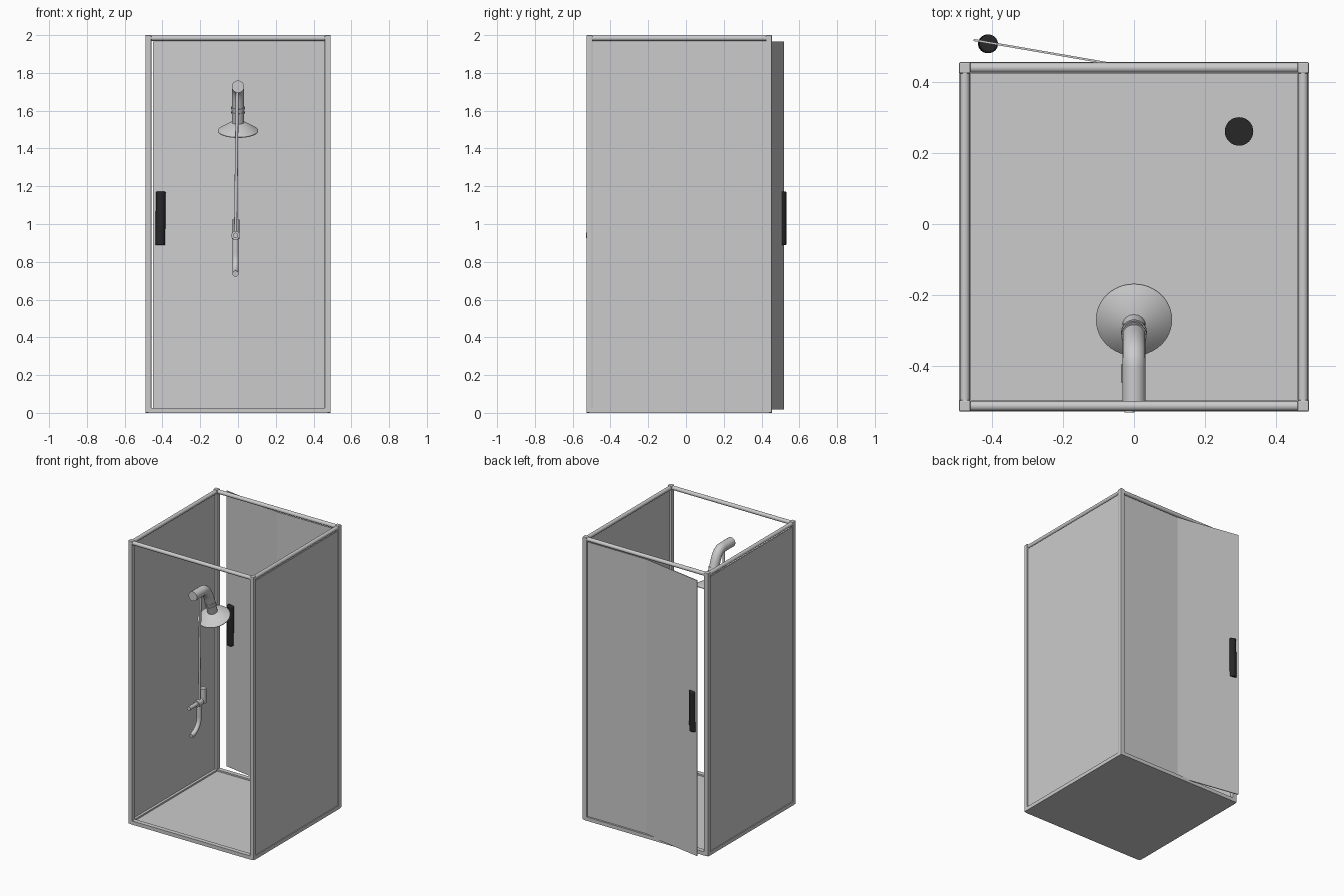
import bpy, bmesh, math
from mathutils import Vector

if "Cube" in bpy.data.objects:
    bpy.data.objects.remove(bpy.data.objects["Cube"])

X, YF, YB, R = 0.475, -0.511, 0.439, 0.016   # post positions, frame half-width

black = bpy.data.materials.new("black")
black.diffuse_color = (0.02, 0.02, 0.02, 1)
black.use_nodes = True
black.node_tree.nodes["Principled BSDF"].inputs["Base Color"].default_value = black.diffuse_color


def finish(name, bm, smooth=False):
    bmesh.ops.recalc_face_normals(bm, faces=bm.faces)
    me = bpy.data.meshes.new(name)
    bm.to_mesh(me)
    bm.free()
    ob = bpy.data.objects.new(name, me)
    bpy.context.collection.objects.link(ob)
    if smooth:
        bpy.ops.object.select_all(action='DESELECT')
        ob.select_set(True)
        bpy.context.view_layer.objects.active = ob
        bpy.ops.object.shade_smooth_by_angle(angle=math.radians(40))
    return ob


def bevel(ob, width, segments):
    m = ob.modifiers.new("bevel", 'BEVEL')
    m.width, m.segments = width, segments
    m.limit_method = 'ANGLE'
    return ob


def box(name, lo, hi, bev=0):
    lo, hi = Vector(lo), Vector(hi)
    bm = bmesh.new()
    bmesh.ops.create_cube(bm, size=1)
    for v in bm.verts:
        v.co = (lo + hi) / 2 + v.co * (hi - lo)
    ob = finish(name, bm)
    return bevel(ob, bev, 2) if bev else ob


def rod(name, a, b, r1, r2=None, sides=32):
    a, b = Vector(a), Vector(b)
    bm = bmesh.new()
    bmesh.ops.create_cone(bm, cap_ends=True, segments=sides, radius1=r1,
                          radius2=r1 if r2 is None else r2, depth=(b - a).length)
    ob = finish(name, bm, True)
    ob.location = (a + b) / 2
    ob.rotation_euler = (b - a).to_track_quat('Z', 'Y').to_euler()
    return ob


def pipe(name, pts, r):
    """Round tube along a smooth path: (point, handle_left, handle_right)."""
    cu = bpy.data.curves.new(name, 'CURVE')
    cu.dimensions = '3D'
    cu.bevel_depth, cu.bevel_resolution, cu.resolution_u = r, 6, 12
    cu.use_fill_caps = True
    sp = cu.splines.new('BEZIER')
    sp.bezier_points.add(len(pts) - 1)
    for p, (co, hl, hr) in zip(sp.bezier_points, pts):
        p.handle_left_type = p.handle_right_type = 'FREE'
        p.co, p.handle_left, p.handle_right = co, hl, hr
    ob = bpy.data.objects.new(name, cu)
    bpy.context.collection.objects.link(ob)
    return ob


# Floor tray and drain
box("floor_tray", (-X, YF, 0), (X, YB, 0.015))
drain = rod("drain", (0.295, 0.26, 0.014), (0.295, 0.26, 0.02), 0.04)
drain.data.materials.append(black)

# Corner posts, side rails and side walls
for s, side in ((-1, "left"), (1, "right")):
    for y, end in ((YF, "front"), (YB, "back")):
        box(f"{end}_{side}_post", (s * X - R, y - R, 0), (s * X + R, y + R, 2.0), 0.004)
    rod(f"{side}_top_rail", (s * X, YF, 1.984), (s * X, YB, 1.984), 0.014)
    box(f"{side}_bottom_rail", (s * X - R, YF, 0), (s * X + R, YB, 0.026))
    cx = s * (X + 0.006)
    box(f"{side}_wall", (cx - 0.004, YF, 0.01), (cx + 0.004, YB, 1.965))

# Front and back rails
for y, end in ((YF, "front"), (YB, "back")):
    rod(f"{end}_top_rail", (-X, y, 1.984), (X, y, 1.984), 0.014)
    box(f"{end}_bottom_rail", (-X, y - R, 0), (X, y + R, 0.026))

# Fixed back panel and the door, swung slightly open
box("fixed_back_panel", (0, YB - 0.003, 0.015), (X, YB + 0.003, 1.965))
door = box("door", (-0.457, -0.003, 0), (0, 0.003, 1.947))
door.location = (0, YB, 0.018)
door.rotation_euler.z = math.radians(-9.8)
handle = rod("door_handle", (-0.412, 0.506, 0.888), (-0.408, 0.506, 1.172), 0.026)
handle.data.materials.append(black)
bevel(handle, 0.006, 3)

# Shower arm: straight out of the wall, then bending down
axis = Vector((0, 0.34, -0.94)).normalized()     # spray direction
head = Vector((0, -0.268, 1.492))                # centre of the head rim
neck = head - axis * 0.05
bend = head - axis * 0.15
pipe("shower_arm", [
    ((0, -0.505, 1.727), (0, -0.53, 1.727), (0, -0.47, 1.727)),
    ((0, -0.40, 1.727), (0, -0.43, 1.727), (0, -0.355, 1.727)),
    (tuple(bend), tuple(bend - axis * 0.045), tuple(bend + axis * 0.02)),
    (tuple(neck), tuple(neck - axis * 0.02), tuple(neck + axis * 0.01)),
], 0.033)
for i in range(2):
    c = head - axis * (0.105 + 0.025 * i)
    rod(f"neck_ring_{i + 1}", c - axis * 0.005, c + axis * 0.005, 0.036)
rod("shower_head", neck, head - axis * 0.004, 0.034, 0.107, 48)
rod("shower_head_rim", head - axis * 0.004, head, 0.107, None, 48)

# Riser, valve, lever and curved supply pipe
VX, VY, VZ = -0.013, -0.415, 0.94
rod("riser", (VX, VY, VZ), (-0.004, VY, 1.71), 0.008, sides=16)
rod("valve_stem", (VX, -0.53, VZ), (VX, -0.365, VZ), 0.014)
rod("valve_body", (VX, -0.445, VZ), (VX, -0.395, VZ), 0.023)
rod("valve_lever", (VX, -0.37, VZ - 0.02), (VX, -0.37, 1.025), 0.02)
pipe("supply_pipe", [
    ((VX, -0.505, 0.737), (VX, -0.52, 0.73), (VX, -0.45, 0.745)),
    ((VX, VY, 0.84), (VX, VY, 0.79), (VX, VY, 0.87)),
    ((VX, VY, VZ), (VX, VY, 0.91), (VX, VY, 0.95)),
], 0.016)
